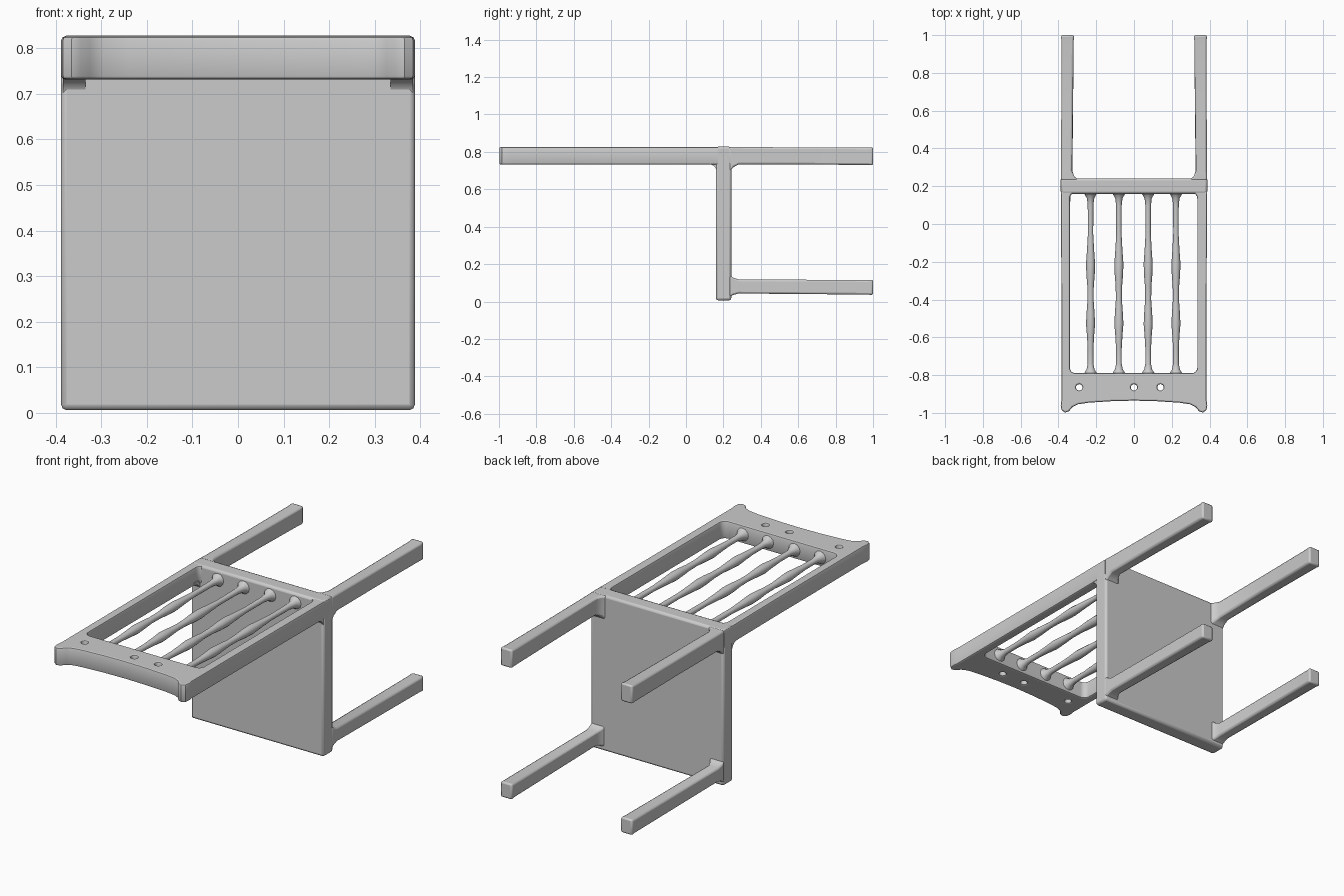
import bpy, bmesh
from math import sin, cos, pi

if "Cube" in bpy.data.objects:
    bpy.data.objects.remove(bpy.data.objects["Cube"])


def finish(obj, bevel=0.0, mirror=False):
    if mirror:
        obj.modifiers.new("Mirror", 'MIRROR')
    if bevel:
        b = obj.modifiers.new("Bevel", 'BEVEL')
        b.width, b.segments, b.limit_method = bevel, 2, 'ANGLE'
    bpy.ops.object.select_all(action='DESELECT')
    obj.select_set(True)
    bpy.context.view_layer.objects.active = obj
    bpy.ops.object.shade_smooth_by_angle(angle=0.6)


def loft(name, rings, bevel=0.0, mirror=False):
    """Skin a list of equal-length point rings and cap both ends."""
    bm = bmesh.new()
    vs = [[bm.verts.new(p) for p in r] for r in rings]
    n = len(vs[0])
    for a, b in zip(vs, vs[1:]):
        for i in range(n):
            j = (i + 1) % n
            bm.faces.new((a[i], a[j], b[j], b[i]))
    bm.faces.new(vs[0])
    bm.faces.new(vs[-1])
    bmesh.ops.recalc_face_normals(bm, faces=bm.faces)
    me = bpy.data.meshes.new(name)
    bm.to_mesh(me)
    bm.free()
    obj = bpy.data.objects.new(name, me)
    bpy.context.collection.objects.link(obj)
    finish(obj, bevel, mirror)
    return obj


def rect(y, x0, x1, z0, z1):
    return [(x0, y, z0), (x1, y, z0), (x1, y, z1), (x0, y, z1)]


def arc(cx, cy, r, a0, a1, n=6):
    return [(cx + r * cos((a0 + (a1 - a0) * i / n) * pi / 180),
             cy + r * sin((a0 + (a1 - a0) * i / n) * pi / 180)) for i in range(n + 1)]


# Seat panel, standing upright
loft("seat", [rect(0.16, -0.388, 0.388, 0.006, 0.828),
              rect(0.242, -0.388, 0.388, 0.006, 0.828)], bevel=0.012)

# Legs, flaring where they meet the seat
loft("back_legs", [rect(0.23, 0.29, 0.387, 0.69, 0.827),
                   rect(0.25, 0.314, 0.387, 0.716, 0.827),
                   rect(0.28, 0.328, 0.386, 0.733, 0.826),
                   rect(0.60, 0.324, 0.385, 0.733, 0.824),
                   rect(0.975, 0.319, 0.385, 0.730, 0.823),
                   rect(1.00, 0.317, 0.386, 0.728, 0.826)], bevel=0.009, mirror=True)
loft("front_legs", [rect(0.23, 0.30, 0.387, 0.022, 0.145),
                    rect(0.25, 0.316, 0.387, 0.034, 0.128),
                    rect(0.28, 0.326, 0.385, 0.043, 0.118),
                    rect(0.975, 0.319, 0.385, 0.037, 0.115),
                    rect(1.00, 0.317, 0.386, 0.034, 0.117)], bevel=0.009, mirror=True)

# Concave brackets between back posts and seat
cove = [(0.17, 0.75), (0.12, 0.75)] + arc(0.12, 0.69, 0.045, 90, 0) + [(0.17, 0.69)]
loft("post_bracket", [[(x, y, z) for y, z in cove] for x in (0.335, 0.384)], mirror=True)

# Back frame: outline with one large opening and three small holes
edge = [(0.388, 0.235), (0.385, -0.2), (0.384, -0.93), (0.388, -0.96), (0.384, -0.985),
        (0.365, -0.998), (0.345, -0.992), (0.325, -0.968), (0.295, -0.954),
        (0.24, -0.946), (0.12, -0.938)]
outline = edge + [(0, -0.935)] + [(-x, y) for x, y in reversed(edge)]
opening = (arc(0.305, 0.135, 0.03, 0, 90) + arc(-0.31, 0.135, 0.03, 90, 180)
           + arc(-0.31, -0.76, 0.03, 180, 270) + arc(0.305, -0.76, 0.03, 270, 360))
holes = [arc(x, -0.865, 0.017, 0, 337.5, 15) for x in (-0.29, 0.0, 0.14)]
cu = bpy.data.curves.new("back_frame", 'CURVE')
cu.dimensions, cu.fill_mode = '2D', 'BOTH'
cu.extrude, cu.bevel_depth, cu.bevel_resolution, cu.offset = 0.039, 0.008, 1, -0.008
for pts in [outline, opening] + holes:
    sp = cu.splines.new('POLY')
    sp.points.add(len(pts) - 1)
    for p, (x, y) in zip(sp.points, pts):
        p.co = (x, y, 0, 1)
    sp.use_cyclic_u = True
frame = bpy.data.objects.new("back_frame", cu)
frame.location.z = 0.779
bpy.context.collection.objects.link(frame)
bpy.context.view_layer.objects.active = frame
frame.select_set(True)
bpy.ops.object.convert(target='MESH')
finish(bpy.context.view_layer.objects.active)

# Turned spindles with flared ends
profile = [(-0.805, 0.045), (-0.79, 0.034), (-0.77, 0.021), (-0.74, 0.015), (-0.66, 0.015),
           (-0.59, 0.019), (-0.53, 0.024), (-0.47, 0.021), (-0.40, 0.016), (-0.33, 0.017),
           (-0.27, 0.022), (-0.21, 0.024), (-0.14, 0.019), (-0.05, 0.014), (0.10, 0.015),
           (0.135, 0.019), (0.155, 0.030), (0.17, 0.043)]
for i, x in enumerate((-0.23, -0.08, 0.075, 0.222)):
    loft(f"spindle_{i + 1}", [[(x + u, y, 0.779 + v) for u, v in arc(0, 0, r, 0, 330, 11)]
                              for y, r in profile])
